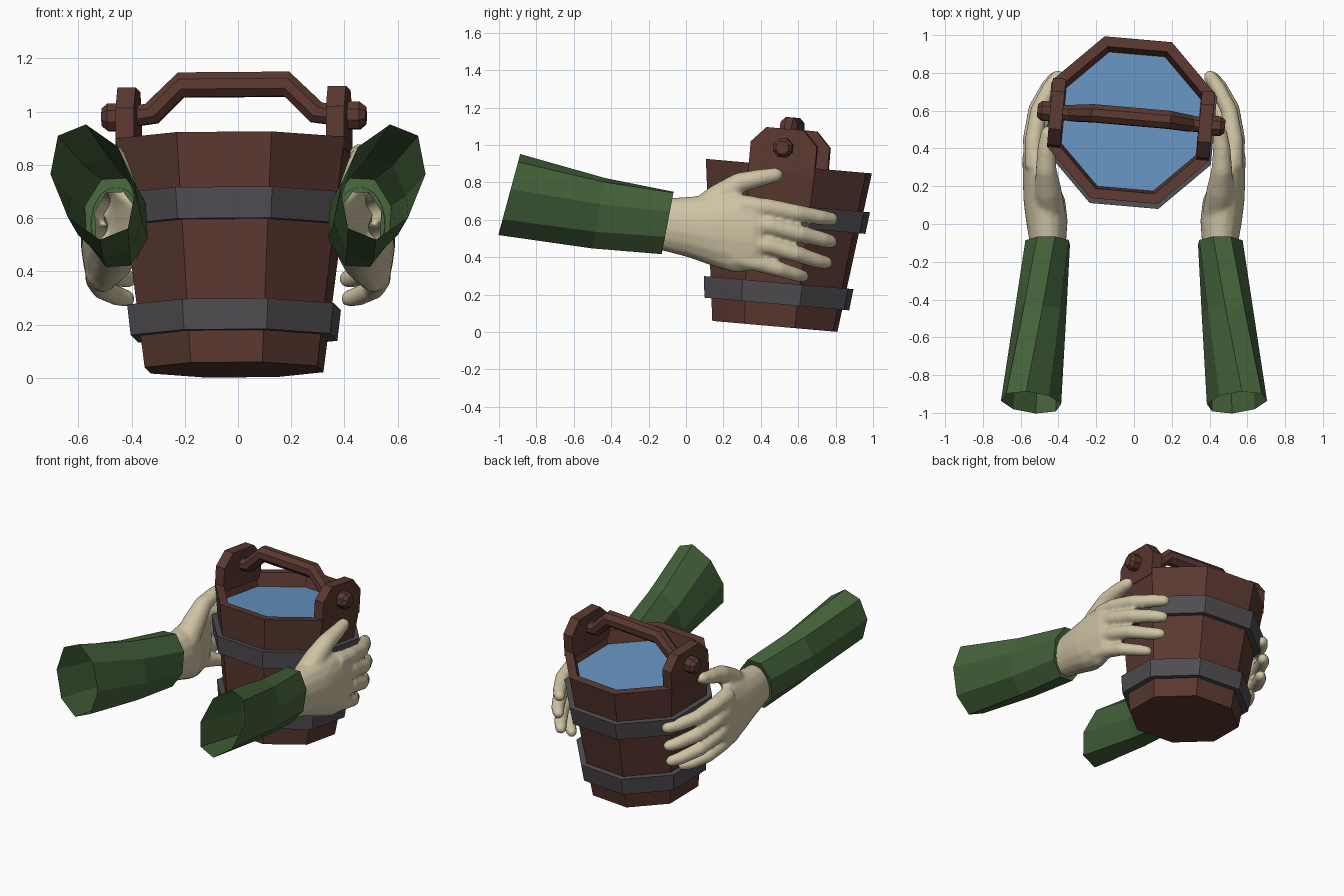
import bpy, bmesh, math
from mathutils import Vector, Matrix

if "Cube" in bpy.data.objects:
    bpy.data.objects.remove(bpy.data.objects["Cube"])


def material(name, rgb):
    m = bpy.data.materials.new(name)
    m.diffuse_color = (*rgb, 1)
    m.use_nodes = True
    m.node_tree.nodes["Principled BSDF"].inputs["Base Color"].default_value = m.diffuse_color
    return m


WOOD = material("brown wood", (0.105, 0.040, 0.030))
METAL = material("grey metal", (0.082, 0.074, 0.085))
WATER = material("blue water", (0.13, 0.29, 0.53))
CLOTH = material("green cloth", (0.058, 0.122, 0.042))
SKIN = material("pale skin", (0.62, 0.55, 0.37))

# Bucket frame: slightly turned and tipped away from the body
BUCKET = (Matrix.Translation((-0.015, 0.475, 0.03)) @ Matrix.Rotation(math.radians(-5), 4, 'X')
          @ Matrix.Rotation(math.radians(-5), 4, 'Z'))


def ring(c, u, v, n=8, phase=0.5):
    """n points around c, spanned by the half-axes u and v."""
    c, u, v = Vector(c), Vector(u), Vector(v)
    return [c + u * math.cos(2 * math.pi * (i + phase) / n)
            + v * math.sin(2 * math.pi * (i + phase) / n) for i in range(n)]


def loft(bm, rings, cap_start=False, cap_end=False, closed=False):
    vs = [[bm.verts.new(p) for p in r] for r in rings]
    n = len(vs[0])
    pairs = list(zip(vs, vs[1:])) + ([(vs[-1], vs[0])] if closed else [])
    for a, b in pairs:
        for i in range(n):
            j = (i + 1) % n
            bm.faces.new((a[i], a[j], b[j], b[i]))
    if cap_start:
        bm.faces.new(vs[0][::-1])
    if cap_end:
        bm.faces.new(vs[-1])


def flat_rings(profile):
    """Octagon rings from (radius, height) pairs."""
    return [ring((0, 0, z), (r, 0, 0), (0, r, 0)) for r, z in profile]


def tube_rings(path, n):
    """Rings along a path of (x, y, z, radius)."""
    pts = [Vector(p[:3]) for p in path]
    out = []
    for i, p in enumerate(path):
        t = (pts[min(i + 1, len(pts) - 1)] - pts[max(i - 1, 0)]).normalized()
        u = t.cross(Vector((0, 0, 1))).normalized()
        out.append(ring(pts[i], u * p[3], u.cross(t) * p[3], n))
    return out


def finish(name, bm, mat, matrix=None):
    bmesh.ops.recalc_face_normals(bm, faces=bm.faces)
    me = bpy.data.meshes.new(name)
    bm.to_mesh(me)
    bm.free()
    me.materials.append(mat)
    ob = bpy.data.objects.new(name, me)
    bpy.context.collection.objects.link(ob)
    if matrix:
        ob.matrix_world = matrix
    return ob


def mirrored(ob, name):
    """Copy of an object flipped to the other side of x = 0."""
    bm = bmesh.new()
    bm.from_mesh(ob.data)
    bmesh.ops.transform(bm, matrix=Matrix.Scale(-1, 4, (1, 0, 0)), verts=bm.verts)
    bmesh.ops.reverse_faces(bm, faces=bm.faces)
    me = bpy.data.meshes.new(name)
    bm.to_mesh(me)
    bm.free()
    me.materials.append(ob.data.materials[0])
    bpy.context.collection.objects.link(bpy.data.objects.new(name, me))


# Bucket body with hollow top
bm = bmesh.new()
loft(bm, flat_rings([(0.352, 0), (0.467, 0.86), (0.41, 0.86), (0.378, 0.74)]), True, True)
finish("bucket_body", bm, WOOD, BUCKET)

# Water surface
bm = bmesh.new()
bm.faces.new([bm.verts.new(p) for p in flat_rings([(0.392, 0.775)])[0]])
finish("water", bm, WATER, BUCKET)

# Metal hoops
for name, z0, z1, r0, r1 in (("lower_hoop", 0.12, 0.235, 0.407, 0.421),
                             ("upper_hoop", 0.535, 0.652, 0.460, 0.476)):
    bm = bmesh.new()
    loft(bm, flat_rings([(r0 - 0.06, z0), (r0, z0), (r1, z1), (r1 - 0.06, z1)]), closed=True)
    finish(name, bm, METAL, BUCKET)

# Ears and pin nuts on both sides
EAR = [(-0.178, 0.82), (0.178, 0.82), (0.178, 0.975), (0.10, 1.058), (-0.10, 1.058), (-0.178, 0.975)]
for side, s in (("left", -1), ("right", 1)):
    bm = bmesh.new()
    loft(bm, [[Vector((s * x, y, z)) for y, z in EAR] for x in (0.362, 0.431)], True, True)
    finish(side + "_ear", bm, WOOD, BUCKET)
    bm = bmesh.new()
    loft(bm, [ring((s * x, 0, 0.955), (0, r, 0), (0, 0, r))
              for x, r in ((0.42, 0.055), (0.475, 0.055), (0.498, 0.036))], True, True)
    finish(side + "_pin_nut", bm, WOOD, BUCKET)

# Handle bar
bm = bmesh.new()
half = [(0.37, 0.96, 0.042), (0.31, 0.968, 0.046), (0.2, 1.075, 0.051)]
path = [(-x, 0, z, r) for x, z, r in half] + [(x, 0, z, r) for x, z, r in half[::-1]]
loft(bm, tube_rings(path, 8), True, True)
finish("handle", bm, WOOD, BUCKET)

# Sleeves: open octagonal tubes with a turned-in cuff
# (x, y, z, half width, half height, roll in degrees, backward lean)
SLEEVE = [(0.545, -0.945, 0.735, 0.148, 0.228, 22, 0.27),
          (0.495, -0.467, 0.635, 0.134, 0.196, 12, 0.19),
          (0.457, -0.098, 0.583, 0.124, 0.178, 3, 0.19),
          (0.457, -0.105, 0.580, 0.085, 0.125, 3, 0.19)]
bm = bmesh.new()
rings = []
for x, y, z, a, b, roll, lean in SLEEVE:
    c, s = math.cos(math.radians(roll)), math.sin(math.radians(roll))
    rings.append(ring((x, y, z), (a * c, -lean * a * s, -a * s), (b * s, lean * b * c, b * c)))
loft(bm, rings)
sleeve = finish("right_sleeve", bm, CLOTH)
mirrored(sleeve, "left_sleeve")

# Hand: palm and fingers fused into one smooth skin
bm = bmesh.new()
PALM = [(0.457, -0.19, 0.58, 0.085, 0.13), (0.457, -0.08, 0.57, 0.10, 0.148),
        (0.462, 0.02, 0.56, 0.112, 0.165), (0.475, 0.13, 0.545, 0.112, 0.19),
        (0.505, 0.25, 0.53, 0.085, 0.212), (0.525, 0.36, 0.527, 0.066, 0.205),
        (0.528, 0.41, 0.535, 0.045, 0.18)]
loft(bm, [ring((x, y, z), (a, 0, 0), (0, 0, b), 16) for x, y, z, a, b in PALM], True, True)
FINGERS = {
    "index": [(0.525, 0.30, 0.675, 0.055), (0.53, 0.44, 0.665, 0.050), (0.505, 0.60, 0.635, 0.046),
              (0.445, 0.72, 0.613, 0.042), (0.40, 0.785, 0.603, 0.036)],
    "middle": [(0.53, 0.30, 0.585, 0.055), (0.54, 0.45, 0.567, 0.050), (0.515, 0.61, 0.525, 0.046),
               (0.45, 0.73, 0.495, 0.042), (0.41, 0.78, 0.482, 0.036)],
    "ring": [(0.53, 0.30, 0.485, 0.055), (0.54, 0.44, 0.462, 0.048), (0.515, 0.59, 0.418, 0.045),
             (0.45, 0.70, 0.382, 0.041), (0.41, 0.755, 0.37, 0.035)],
    "little": [(0.52, 0.26, 0.40, 0.055), (0.528, 0.38, 0.37, 0.047), (0.51, 0.50, 0.335, 0.042),
               (0.455, 0.59, 0.308, 0.038), (0.415, 0.63, 0.297, 0.033)],
    "thumb": [(0.445, 0.06, 0.62, 0.085), (0.455, 0.18, 0.725, 0.072), (0.465, 0.29, 0.80, 0.056),
              (0.465, 0.40, 0.825, 0.047), (0.455, 0.49, 0.842, 0.038)],
}
for path in FINGERS.values():
    a, b = Vector(path[-2][:3]), Vector(path[-1][:3])
    tip = b + (b - a).normalized() * 0.026
    loft(bm, tube_rings(path + [(*tip, 0.018)], 12), True, True)
hand = finish("right_hand", bm, SKIN)
remesh = hand.modifiers.new("fuse", 'REMESH')
remesh.mode = 'VOXEL'
remesh.voxel_size = 0.012
smooth = hand.modifiers.new("soften", 'SMOOTH')
smooth.iterations = 5
me = bpy.data.meshes.new_from_object(hand.evaluated_get(bpy.context.evaluated_depsgraph_get()))
hand.modifiers.clear()

# Open the wrist inside the cuff
bm = bmesh.new()
bm.from_mesh(me)
cut = bmesh.ops.bisect_plane(bm, geom=bm.verts[:] + bm.edges[:] + bm.faces[:],
                             plane_co=(0.457, -0.115, 0.58), plane_no=(0, 1, -0.19), clear_inner=True)
for f in bm.faces:
    f.smooth = True
bm.to_mesh(me)
bm.free()
if not me.materials:
    me.materials.append(SKIN)
hand.data = me
mirrored(hand, "left_hand")
